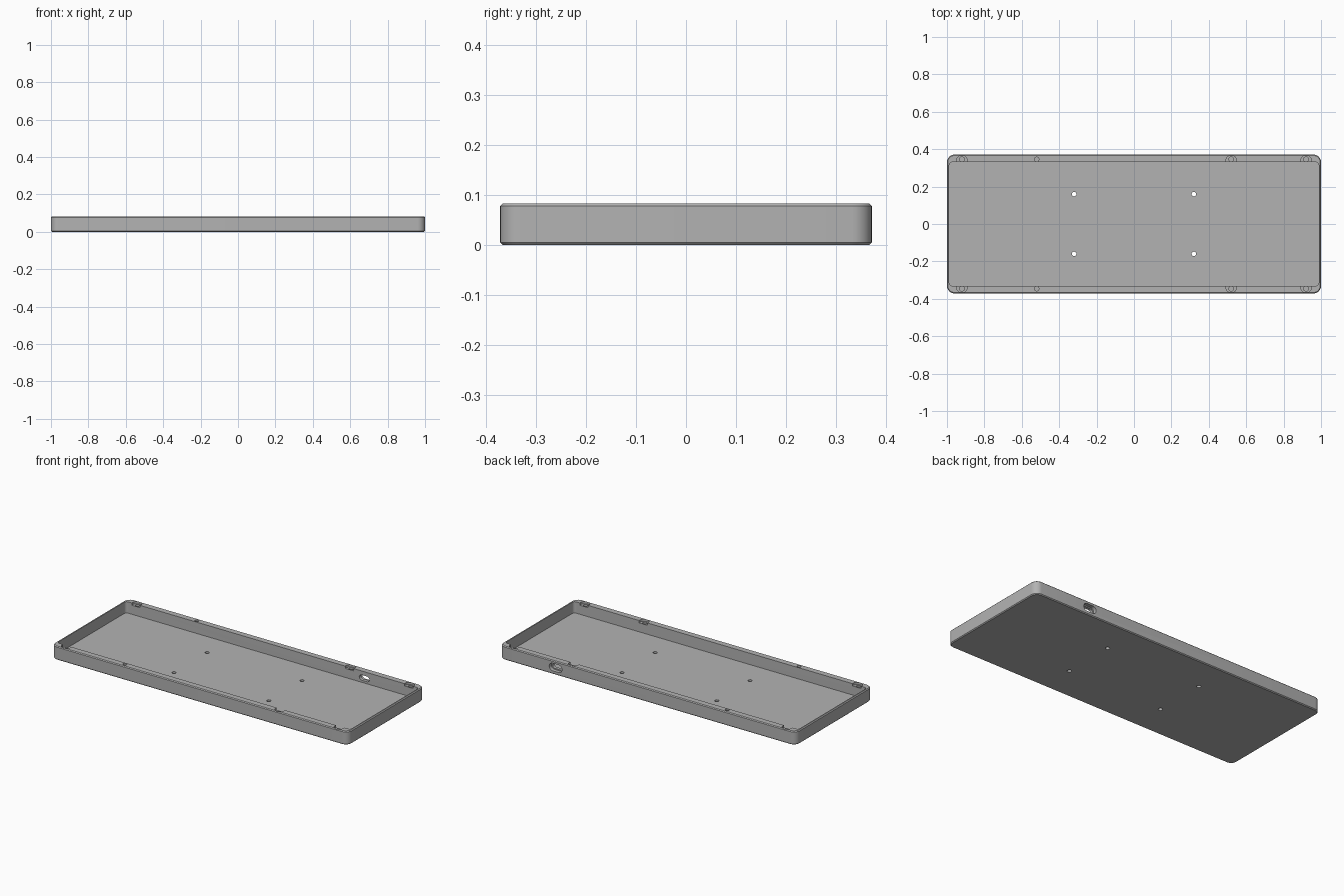
import bpy
import bmesh
from math import cos, sin, pi, radians
from mathutils import Matrix

default = bpy.data.objects.get("Cube")
if default:
    bpy.data.objects.remove(default, do_unlink=True)

HALF_X, HALF_Y, HEIGHT = 1.0, 0.371, 0.083
CHAMFER, FLOOR = 0.005, 0.014

grey = bpy.data.materials.new("satin grey")
grey.use_nodes = True
colour = (0.45, 0.45, 0.45, 1)
grey.diffuse_color = colour
grey.node_tree.nodes["Principled BSDF"].inputs["Base Color"].default_value = colour


def loft(name, half_x, half_y, radius, layers, steps=8):
    """Stack rounded rectangles; each layer is (height, inset)."""
    bm = bmesh.new()
    rings = []
    for z, inset in layers:
        ring = []
        for corner, (sx, sy) in enumerate([(1, 1), (-1, 1), (-1, -1), (1, -1)]):
            for i in range(steps + 1):
                a = (corner + i / steps) * pi / 2
                ring.append(bm.verts.new((
                    sx * (half_x - radius) + (radius - inset) * cos(a),
                    sy * (half_y - radius) + (radius - inset) * sin(a), z)))
        rings.append(ring)
    for low, high in zip(rings, rings[1:]):
        for i in range(len(low)):
            j = (i + 1) % len(low)
            bm.faces.new((low[i], low[j], high[j], high[i]))
    bm.faces.new(rings[0][::-1])
    bm.faces.new(rings[-1])
    bmesh.ops.remove_doubles(bm, verts=bm.verts, dist=1e-5)
    bmesh.ops.recalc_face_normals(bm, faces=bm.faces)
    mesh = bpy.data.meshes.new(name)
    bm.to_mesh(mesh)
    bm.free()
    mesh.materials.append(grey)
    obj = bpy.data.objects.new(name, mesh)
    bpy.context.collection.objects.link(obj)
    return obj


def cut(cutter):
    """Subtract the cutter from the tray, then discard it."""
    mod = tray.modifiers.new("cut", 'BOOLEAN')
    mod.operation, mod.solver, mod.object = 'DIFFERENCE', 'EXACT', cutter
    bpy.context.view_layer.objects.active = tray
    bpy.ops.object.modifier_apply(modifier=mod.name)
    bpy.data.objects.remove(cutter, do_unlink=True)


def drill(x, y, radius, low, high):
    cutter = loft("drill", radius, radius, radius, [(low, 0), (high, 0)], 6)
    cutter.data.transform(Matrix.Translation((x, y, 0)))
    cut(cutter)


def slot(x, z, half_w, half_h, start, end):
    """Pill-shaped opening running along y."""
    cutter = loft("slot", half_w, half_h, half_h, [(-end, 0), (-start, 0)])
    cutter.data.transform(Matrix.Translation((x, 0, z)) @ Matrix.Rotation(radians(90), 4, 'X'))
    cut(cutter)


# Outer shell with chamfered top and bottom edges
tray = loft("case_tray", HALF_X, HALF_Y, 0.04,
            [(0, CHAMFER), (CHAMFER, 0), (HEIGHT - CHAMFER, 0), (HEIGHT, CHAMFER)])

# Open interior
cut(loft("cavity", 0.988, 0.331, 0.018, [(FLOOR, 0), (0.2, 0)]))

# Rim screw holes, most with a recess open to the interior
for side in (-1, 1):
    for x in (-0.92, 0.52, 0.92):
        drill(x, side * 0.338, 0.029, HEIGHT - 0.014, 0.2)
        drill(x, side * 0.346, 0.013, 0.03, 0.15)
    drill(-0.52, side * 0.346, 0.012, 0.03, 0.15)

# Through holes in the floor
for x in (-0.32, 0.32):
    for y in (-0.16, 0.16):
        drill(x, y, 0.012, -0.05, 0.05)

# Cable port in the back wall: wide outer recess, narrower opening
slot(0.62, 0.043, 0.043, 0.023, 0.35, 0.5)
slot(0.62, 0.043, 0.034, 0.016, 0.3, 0.45)

# Smooth rounded corners, keep crisp edges
bpy.ops.object.select_all(action='DESELECT')
tray.select_set(True)
bpy.context.view_layer.objects.active = tray
bpy.ops.object.shade_smooth_by_angle(angle=radians(32))
